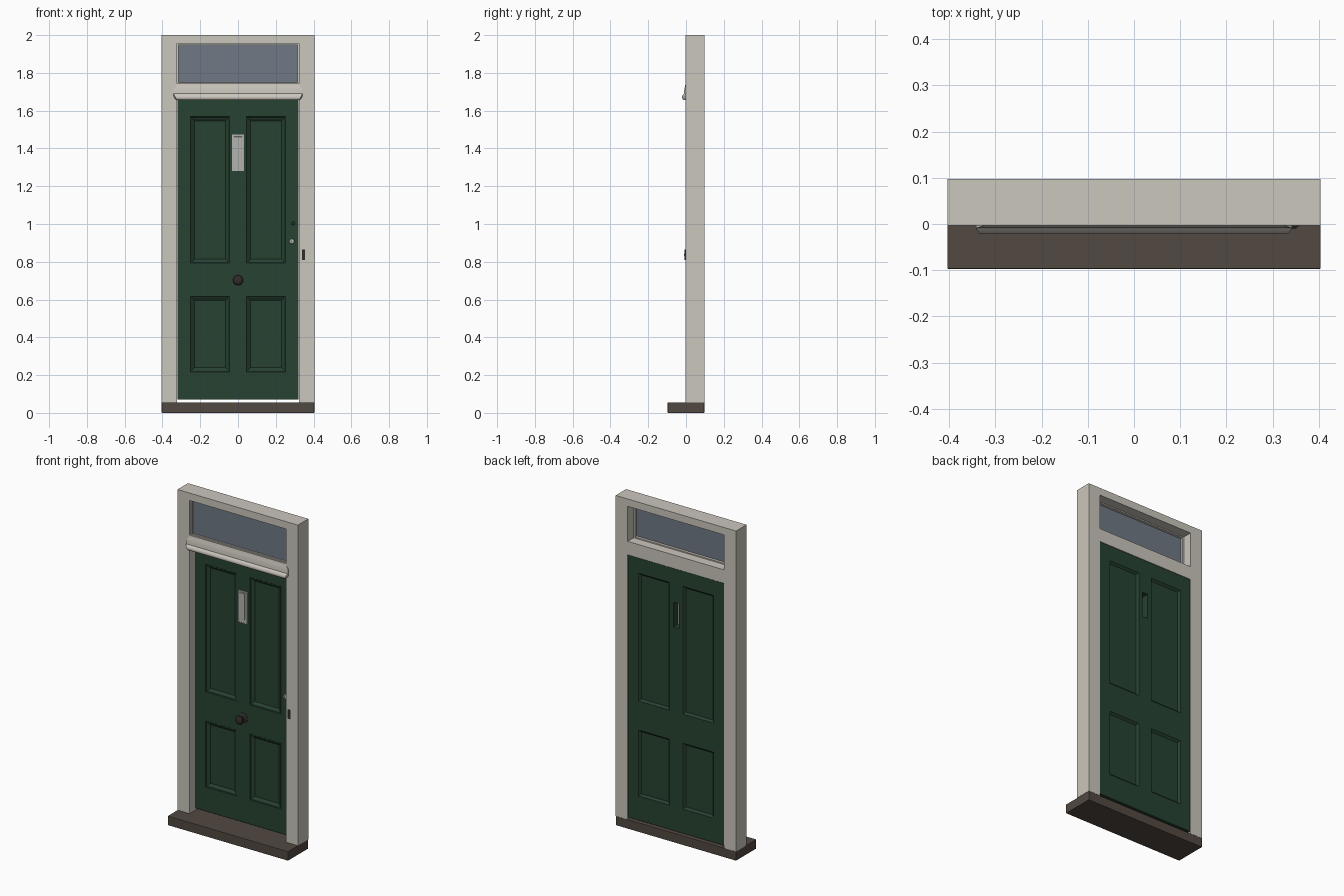
import bpy, bmesh, math

if "Cube" in bpy.data.objects:
    bpy.data.objects.remove(bpy.data.objects["Cube"])

def material(name, rgb):
    m = bpy.data.materials.new(name)
    m.diffuse_color = (*rgb, 1)
    m.use_nodes = True
    m.node_tree.nodes["Principled BSDF"].inputs["Base Color"].default_value = m.diffuse_color
    return m

CREAM = material("cream_paint", (0.60, 0.57, 0.51))
GREEN = material("green_paint", (0.020, 0.054, 0.031))
STONE = material("dark_stone", (0.085, 0.065, 0.053))
GLASS = material("grey_glass", (0.16, 0.19, 0.23))
STEEL = material("steel", (0.45, 0.45, 0.43))
IRON = material("dark_iron", (0.03, 0.026, 0.023))

def finish(name, bm, mat, smooth=False):
    bmesh.ops.recalc_face_normals(bm, faces=bm.faces)
    me = bpy.data.meshes.new(name)
    bm.to_mesh(me)
    bm.free()
    me.materials.append(mat)
    ob = bpy.data.objects.new(name, me)
    bpy.context.collection.objects.link(ob)
    if smooth:
        bpy.context.view_layer.objects.active = ob
        ob.select_set(True)
        bpy.ops.object.shade_smooth_by_angle(angle=math.radians(35))
        ob.select_set(False)
    return ob

def box(name, x, y, z, mat, bevel=0):
    bm = bmesh.new()
    bmesh.ops.create_cube(bm, size=1)
    for v in bm.verts:
        for i, (a, b) in enumerate((x, y, z)):
            v.co[i] = a if v.co[i] < 0 else b
    ob = finish(name, bm, mat)
    if bevel:
        m = ob.modifiers.new("bevel", "BEVEL")
        m.width, m.segments = bevel, 2
    return ob

def turned(name, x, z, profile, mat, n=32):
    """Round fitting turned about the y axis from (radius, y) points."""
    bm = bmesh.new()
    rings = [[bm.verts.new((x + r * math.cos(2 * math.pi * i / n), y,
                            z + r * math.sin(2 * math.pi * i / n)))
              for i in range(n)] for r, y in profile]
    for a, b in zip(rings, rings[1:]):
        for i in range(n):
            j = (i + 1) % n
            bm.faces.new((a[i], a[j], b[j], b[i]))
    bm.faces.new(rings[0])
    bm.faces.new(rings[-1])
    return finish(name, bm, mat, True)

F, B = -0.003, 0.097        # front and back planes of the frame
W, IN = 0.404, 0.323        # outer and inner half widths

# Sill and frame
box("sill", (-W, W), (-0.097, B), (0, 0.056), STONE, 0.002)
for s, side in ((-1, "left"), (1, "right")):
    box(side + "_jamb", sorted((s * IN, s * W)), (F, B), (0.056, 1.955), CREAM)
box("frame_head", (-W, W), (F, B), (1.955, 2.0), CREAM)
box("transom", (-IN, IN), (F, B), (1.662, 1.743), CREAM)

# Transom moulding with returned ends: (z, y, half width)
bm = bmesh.new()
rings = []
for z, y, w in ((1.745, -0.003, 0.323), (1.728, -0.005, 0.330), (1.715, -0.009, 0.342),
                (1.690, -0.010, 0.342), (1.684, -0.016, 0.342), (1.677, -0.020, 0.341),
                (1.669, -0.021, 0.338), (1.661, -0.018, 0.332), (1.656, -0.011, 0.326),
                (1.656, -0.003, 0.323)):
    c = max(0, (-y - 0.009) * 0.6)
    rings.append([bm.verts.new(p) for p in ((-w, F + 0.0005, z), (-w + c, y, z),
                                            (w - c, y, z), (w, F + 0.0005, z))])
for a, b in zip(rings, rings[1:]):
    for i in range(4):
        j = (i + 1) % 4
        bm.faces.new((a[i], a[j], b[j], b[i]))
bm.faces.new(rings[0])
bm.faces.new(rings[-1])
finish("transom_moulding", bm, CREAM, True)

# Fanlight glass and beads
box("fanlight_glass", (-IN, IN), (0.018, 0.024), (1.743, 1.955), GLASS)
for s, side in ((-1, "left"), (1, "right")):
    box(side + "_glazing_bead", sorted((s * 0.314, s * IN)), (0.010, 0.040), (1.743, 1.955), CREAM)
for side, z in (("lower", (1.743, 1.750)), ("upper", (1.948, 1.955))):
    box(side + "_glazing_bead", (-0.314, 0.314), (0.010, 0.040), z, CREAM)

# Door leaf: grid of cells with a letter slot, then recessed panels on both sides
DF, DB = 0.050, 0.095
xs = (-0.321, -0.252, -0.045, -0.018, 0.018, 0.045, 0.252, 0.321)
zs = (0.070, 0.217, 0.617, 0.793, 1.303, 1.455, 1.568, 1.660)
bm = bmesh.new()
grid = [[[bm.verts.new((x, y, z)) for z in zs] for x in xs] for y in (DF, DB)]
cells = {(i, k) for i in range(7) for k in range(7)} - {(3, 4)}
panels = ([], [])
for i, k in cells:
    corners = ((i, k), (i + 1, k), (i + 1, k + 1), (i, k + 1))
    for s in (0, 1):
        f = bm.faces.new([grid[s][a][c] for a, c in (corners if s == 0 else corners[::-1])])
        if i in (1, 5) and k in (1, 3, 4, 5):
            panels[s].append(f)
    for e, d in enumerate(((0, -1), (1, 0), (0, 1), (-1, 0))):
        if (i + d[0], k + d[1]) not in cells:
            (a, c), (p, q) = corners[e], corners[(e + 1) % 4]
            bm.faces.new((grid[0][a][c], grid[1][a][c], grid[1][p][q], grid[0][p][q]))
bmesh.ops.recalc_face_normals(bm, faces=bm.faces)
steps = (((0.003, -0.004), (0.006, -0.001), (0.013, -0.010)), ((0.002, -0.002), (0.010, -0.010)))
for faces, side_steps in zip(panels, steps):
    for t, d in side_steps:
        bmesh.ops.inset_region(bm, faces=faces, thickness=t, depth=d,
                               use_boundary=True, use_even_offset=True)
finish("door_leaf", bm, GREEN)

# Letter plate: backing plate, raised surround and flap
LZ = (1.280, 1.474)
box("letter_plate", (-0.033, 0.033), (0.045, DF), LZ, STEEL)
box("letter_plate_face", (-0.032, 0.032), (0.042, 0.046), (1.282, 1.472), STEEL, 0.002)
box("letter_flap", (-0.018, 0.018), (0.038, 0.043), (1.306, 1.460), STEEL, 0.0015)
box("flap_hinge", (-0.020, 0.020), (0.037, 0.043), (1.460, 1.466), STEEL, 0.002)

# Centre knob, lock cylinder, small latch
turned("centre_knob", 0, 0.703,
       [(0.030, 0.051), (0.030, 0.047), (0.025, 0.044), (0.012, 0.041), (0.011, 0.030),
        (0.018, 0.026), (0.025, 0.019), (0.027, 0.012), (0.024, 0.006), (0.016, 0.002),
        (0.006, 0.0005)], IRON)
turned("lock_cylinder", 0.285, 0.908,
       [(0.014, 0.051), (0.014, 0.046), (0.012, 0.043), (0.007, 0.042)], STEEL)
turned("upper_lock", 0.292, 1.003, [(0.009, 0.051), (0.009, 0.046), (0.007, 0.044)], GREEN)
box("keyway", (0.284, 0.286), (0.0410, 0.043), (0.903, 0.913), IRON)

# Bell push on the right jamb
box("bell_plate", (0.338, 0.356), (-0.007, F), (0.810, 0.866), IRON, 0.001)
turned("bell_button", 0.347, 0.838, [(0.005, -0.006), (0.005, -0.009), (0.003, -0.010)], IRON, 16)
